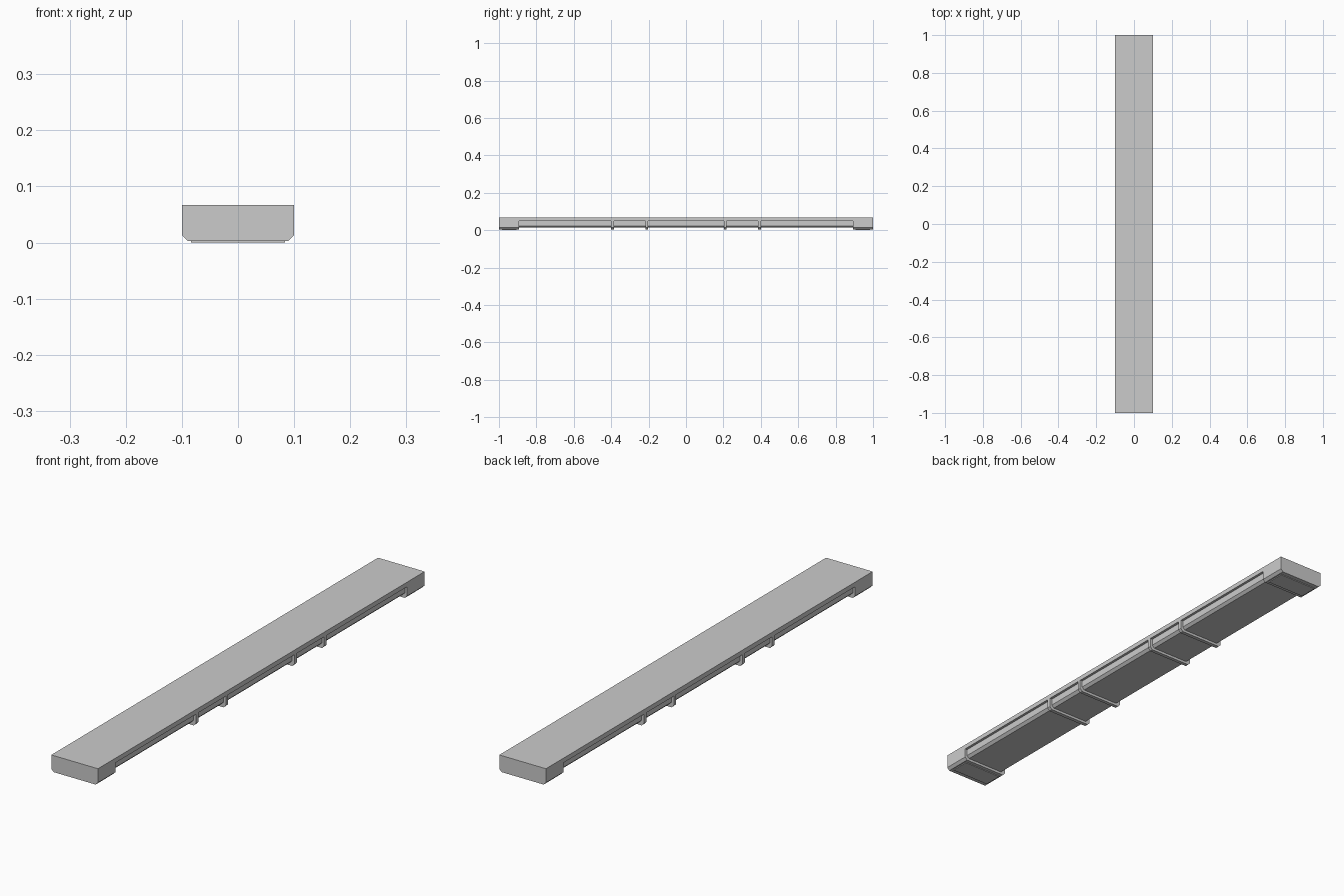
import bpy, bmesh

if "Cube" in bpy.data.objects:
    bpy.data.objects.remove(bpy.data.objects["Cube"])

TOP, LIP = 0.067, 0.049
BOTTOM, CHAMFER = 0.003, 0.01
INSET = 0.01


def section(inset):
    """Half profile mirrored into a closed cross-section."""
    w, z = 0.1 - inset, BOTTOM + inset
    half = [(0.1, TOP), (0.1, LIP), (w, LIP), (w, z + CHAMFER), (w - CHAMFER, z)]
    return half + [(-x, h) for x, h in reversed(half)]


# Lengthwise stations: solid ends, recessed bays and thin ribs
half_y = [(0.203, INSET), (0.203, 0), (0.217, 0), (0.217, INSET),
          (0.385, INSET), (0.385, 0), (0.4, 0), (0.4, INSET),
          (0.893, INSET), (0.893, 0), (1.0, 0)]
stations = [(-y, i) for y, i in reversed(half_y)] + half_y

# Beam: loft the section through every station
bm = bmesh.new()
rings = [[bm.verts.new((x, y, z)) for x, z in section(i)] for y, i in stations]
for a, b in zip(rings, rings[1:]):
    n = len(a)
    for k in range(n):
        m = (k + 1) % n
        bm.faces.new((a[k], a[m], b[m], b[k]))
bm.faces.new(rings[0])
bm.faces.new(rings[-1])
bmesh.ops.remove_doubles(bm, verts=bm.verts[:], dist=1e-5)
bmesh.ops.recalc_face_normals(bm, faces=bm.faces[:])
mesh = bpy.data.meshes.new("beam")
bm.to_mesh(mesh)
bm.free()
bpy.context.collection.objects.link(bpy.data.objects.new("beam", mesh))

# Thin foot pads under the solid ends
for name, side in (("front_foot_pad", -1), ("back_foot_pad", 1)):
    bpy.ops.mesh.primitive_cube_add(size=1, location=(0, side * 0.945, BOTTOM / 2))
    pad = bpy.context.object
    pad.name = name
    pad.scale = (0.168, 0.075, BOTTOM)
